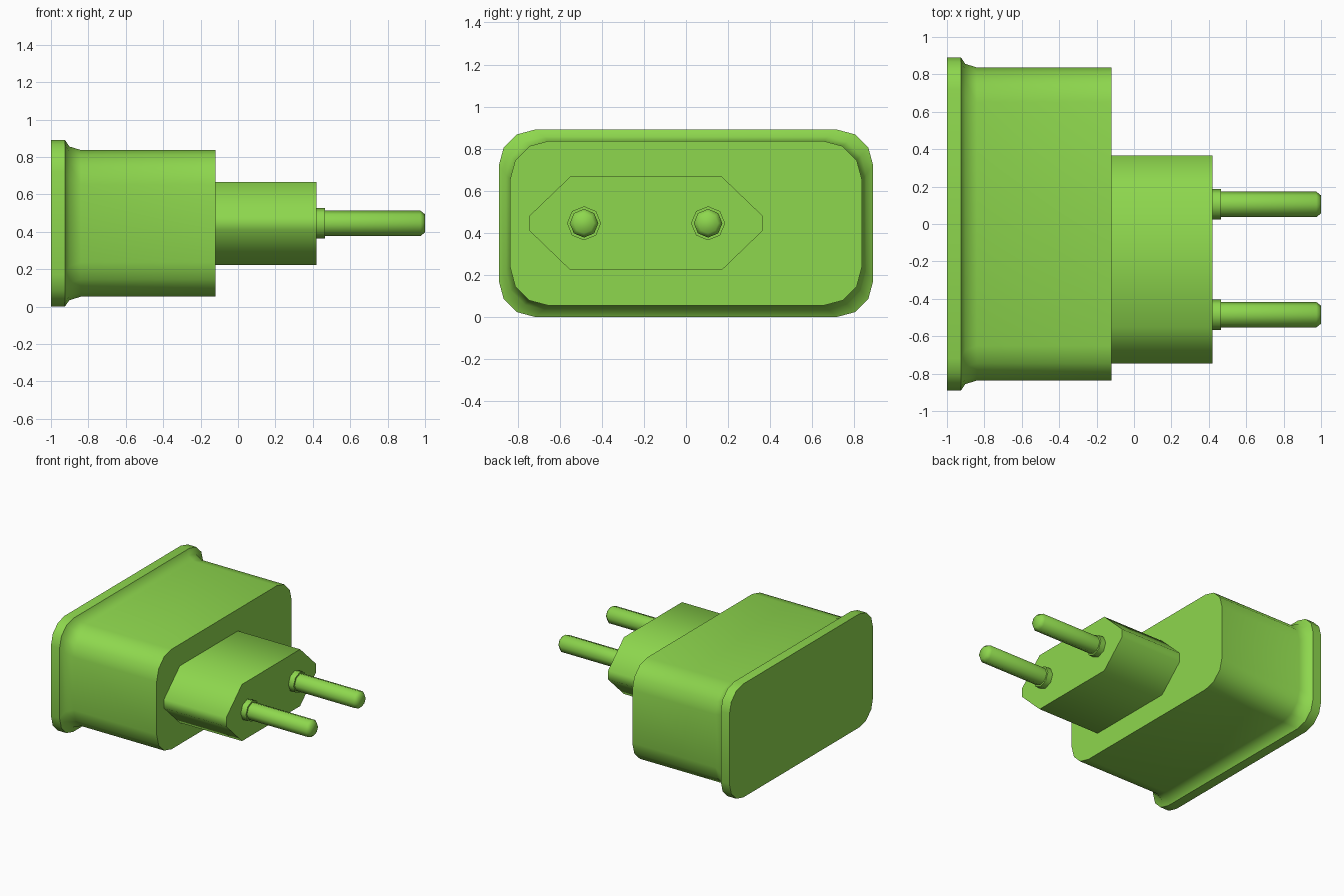
import bpy, bmesh, math

if "Cube" in bpy.data.objects:
    bpy.data.objects.remove(bpy.data.objects["Cube"])

ZC = 0.445  # centre height of the body and pins

green = bpy.data.materials.new("bright_green")
green.diffuse_color = (0.27, 0.68, 0.075, 1.0)
green.use_nodes = True
green.node_tree.nodes["Principled BSDF"].inputs["Base Color"].default_value = green.diffuse_color


def rounded_rect(hy, hz, r, seg=3):
    """Rounded rectangle outline in the y-z plane."""
    pts = []
    for i, (sy, sz) in enumerate([(1, 1), (-1, 1), (-1, -1), (1, -1)]):
        for k in range(seg + 1):
            a = math.pi / 2 * (i + k / seg)
            pts.append((sy * (hy - r) + r * math.cos(a),
                        ZC + sz * (hz - r) + r * math.sin(a)))
    return pts


def circle(y, r, n=8):
    return [(y + r * math.cos(2 * math.pi * k / n),
             ZC + r * math.sin(2 * math.pi * k / n)) for k in range(n)]


def loft(name, sections, angle=55):
    """Join (x, outline) sections along x and cap both ends."""
    bm = bmesh.new()
    rings = [[bm.verts.new((x, y, z)) for y, z in pts] for x, pts in sections]
    n = len(rings[0])
    for a, b in zip(rings, rings[1:]):
        for i in range(n):
            j = (i + 1) % n
            bm.faces.new((a[i], a[j], b[j], b[i]))
    bm.faces.new(rings[0][::-1])
    bm.faces.new(rings[-1])
    bmesh.ops.recalc_face_normals(bm, faces=bm.faces)
    me = bpy.data.meshes.new(name)
    bm.to_mesh(me)
    bm.free()
    me.materials.append(green)
    ob = bpy.data.objects.new(name, me)
    bpy.context.collection.objects.link(ob)
    bpy.ops.object.select_all(action='DESELECT')
    ob.select_set(True)
    bpy.context.view_layer.objects.active = ob
    bpy.ops.object.shade_smooth_by_angle(angle=math.radians(angle))
    return ob


# Housing with a flared rim at the back plate
loft("housing", [
    (-1.0, rounded_rect(0.89, 0.445, 0.17)),
    (-0.925, rounded_rect(0.89, 0.445, 0.17)),
    (-0.902, rounded_rect(0.856, 0.411, 0.18)),
    (-0.84, rounded_rect(0.837, 0.392, 0.185)),
    (-0.12, rounded_rect(0.837, 0.392, 0.185)),
])

# Flat-sided plug block, set off centre
block = [(0.17, 0.667), (-0.55, 0.667), (-0.745, 0.48), (-0.745, 0.41),
         (-0.55, 0.222), (0.17, 0.222), (0.365, 0.41), (0.365, 0.48)]
loft("plug_block", [(-0.12, block), (0.42, block)])

# Two contact pins, each with a collar at its base
for side, y in (("left", -0.485), ("right", 0.105)):
    loft(side + "_collar", [(0.42, circle(y, 0.081)), (0.465, circle(y, 0.081))])
    loft(side + "_pin", [(0.465, circle(y, 0.068)), (0.975, circle(y, 0.068)),
                         (1.0, circle(y, 0.048))])
